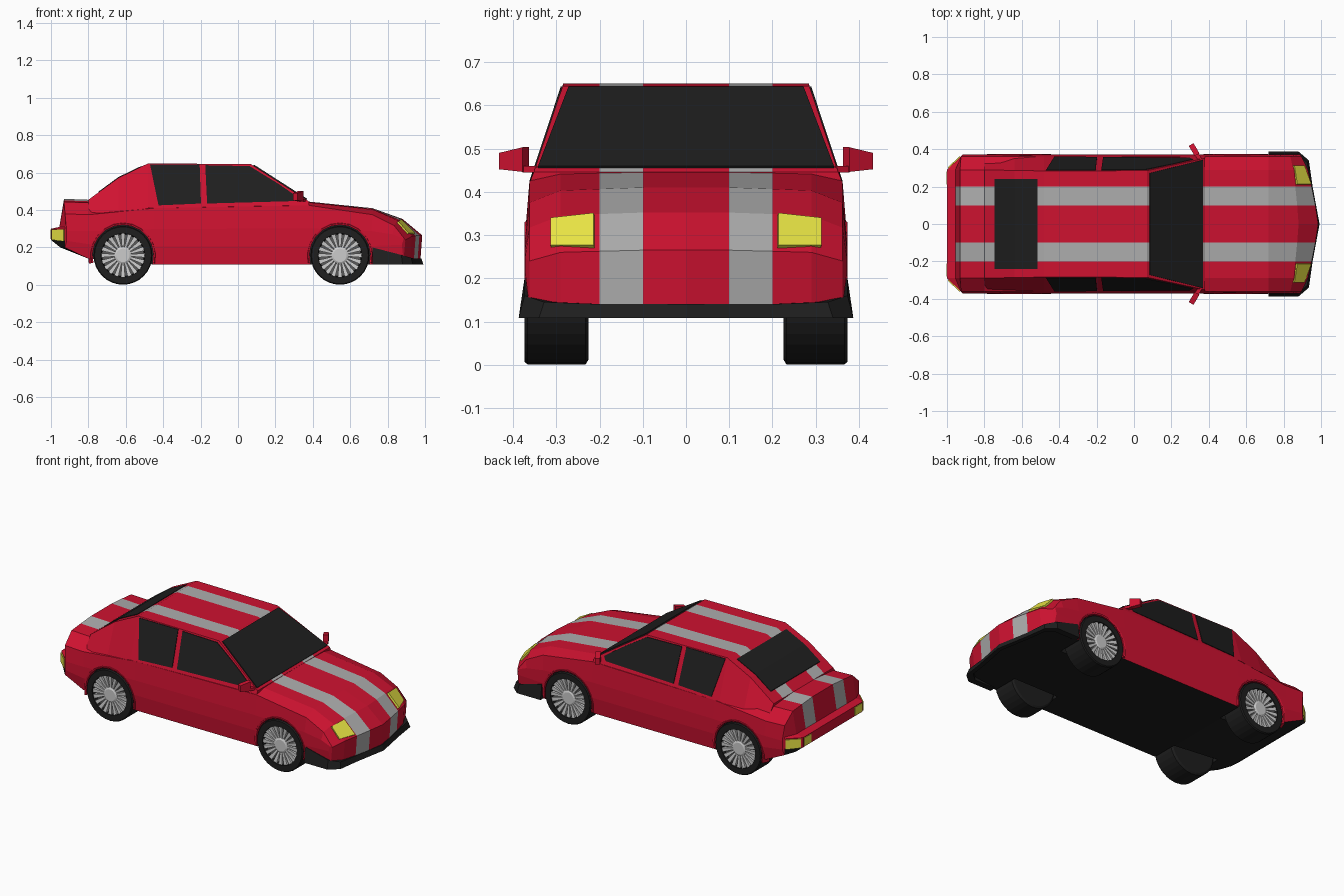
import bpy, bmesh
from math import sin, cos, pi, radians
from mathutils import Vector

if "Cube" in bpy.data.objects:
    bpy.data.objects.remove(bpy.data.objects["Cube"])


def material(name, rgb):
    m = bpy.data.materials.new(name)
    m.diffuse_color = (*rgb, 1)
    m.use_nodes = True
    m.node_tree.nodes["Principled BSDF"].inputs["Base Color"].default_value = m.diffuse_color
    return m


BLACK = material("black", (0.013, 0.013, 0.013))
RED = material("red", (0.62, 0.006, 0.03))
SILVER = material("silver", (0.42, 0.42, 0.42))
YELLOW = material("yellow", (0.83, 0.80, 0.06))
DARK = material("dark_grey", (0.10, 0.10, 0.10))
PAINT = [BLACK, RED, SILVER]


def loft(bm, rings, pick=lambda i, j: 0, cap=0):
    """Skin closed rings of equal size and cap both ends."""
    vs = [[bm.verts.new(p) for p in r] for r in rings]
    n = len(vs[0])
    for i in range(len(vs) - 1):
        for j in range(n):
            k = (j + 1) % n
            f = bm.faces.new((vs[i][j], vs[i][k], vs[i + 1][k], vs[i + 1][j]))
            f.material_index = pick(i, j)
    for r in (vs[0], vs[-1]):
        bm.faces.new(r).material_index = cap


def finish(name, bm, mats):
    bmesh.ops.recalc_face_normals(bm, faces=bm.faces)
    me = bpy.data.meshes.new(name)
    bm.to_mesh(me)
    bm.free()
    for m in mats:
        me.materials.append(m)
    ob = bpy.data.objects.new(name, me)
    bpy.context.collection.objects.link(ob)
    return ob


def solid(name, rings, mats, **kw):
    bm = bmesh.new()
    loft(bm, rings, **kw)
    return finish(name, bm, mats)


def panel(name, pts, mat, t=0.006):
    """Thin plate centred on a polygon."""
    pts = [Vector(p) for p in pts]
    nrm = (pts[2] - pts[0]).cross(pts[3] - pts[1]).normalized() * t
    return solid(name, [[p - nrm for p in pts], [p + nrm for p in pts]], [mat])


def lathe(name, profile, x, z, s, mat, n=32):
    """Turn (radius, y) points around a wheel axle."""
    rings = [[(x + r * cos(2 * pi * k / n), s * y, z + r * sin(2 * pi * k / n))
              for k in range(n)] for r, y in profile]
    return solid(name, rings, [mat] if mat else [])


# Lower body: side profile lofted across the width
PROFILE = [(-.955, .31), (-.93, .46), (-.80, .455), (-.45, .43), (.38, .445),
           (.72, .41), (.88, .352), (.985, .265), (.975, .13), (.72, .11),
           (-.46, .11), (-.80, .14), (-.95, .20), (-1, .24), (-1, .30)]
OUTER_DROP = [0, -.08, -.08, -.02, -.02, -.035, -.035, -.025] + [0] * 7


def section(y, nose, tail, drop, squeeze=1.0):
    ring = []
    for i, (x, z) in enumerate(PROFILE):
        x += nose * {6: 0.5, 7: 1, 8: 1}.get(i, 0)
        z += drop * OUTER_DROP[i]
        ring.append((max(x, tail) * (1 if squeeze == 1 else .99), y,
                     .25 + (z - .25) * squeeze))
    return ring


half = [(0, 0, -1, 0), (.1, -.015, -1, 0), (.2, -.035, -1, .1),
        (.29, -.055, -1, .2), (.362, -.09, -.925, 1), (.372, -.09, -.925, 1, .3)]
rings = [section(-h[0], *h[1:]) for h in reversed(half[1:])]
rings += [section(*h) for h in half]


def body_paint(i, j):
    if 8 <= j <= 12 and 1 <= i <= 8:
        return 0
    return 2 if i in (3, 6) and j <= 7 else 1


body = solid("lower_body", rings, PAINT, pick=body_paint, cap=1)

# Wheel wells cut from the body
WHEELS = [(-.615, "rear"), (.545, "front")]
WZ = .158
for x, end in WHEELS:
    for s in (-1, 1):
        cutter = lathe("well_cutter", [(.165, .2), (.165, .5)], x, WZ, s, None)
        mod = body.modifiers.new("well", 'BOOLEAN')
        mod.operation, mod.solver, mod.object = 'DIFFERENCE', 'EXACT', cutter
        bpy.context.view_layer.objects.active = body
        bpy.ops.object.modifier_apply(modifier=mod.name)
        bpy.data.objects.remove(cutter)

# Cabin: x, roof z, roof half width, base z, base half width
rings = []
for x, zt, yt, zb, yb in [(-.80, .455, .29, .37, .352), (-.64, .572, .286, .38, .358),
                          (-.48, .65, .284, .41, .362), (.07, .645, .285, .41, .362),
                          (.38, .446, .352, .42, .362)]:
    rings.append([(x, -yb, zb), (x, -yt, zt), (x, -.2, zt), (x, -.1, zt),
                  (x, .1, zt), (x, .2, zt), (x, yt, zt), (x, yb, zb)])
solid("cabin", rings, PAINT, pick=lambda i, j: 2 if j in (2, 4) else 1, cap=1)

# Windscreen and rear window
panel("windscreen", [(.082, -.272, .638), (.082, .272, .638),
                     (.367, .342, .455), (.367, -.342, .455)], BLACK)
solid("rear_window", [[(x, -.24, z - .006), (x, .24, z - .006), (x, .24, z + .004),
                       (x, -.24, z + .004)]
                      for x, z in [(-.745, .495), (-.64, .572), (-.515, .6325)]], [BLACK])

# Side windows lie on the leaning cabin side
WINDOWS = {"rear_side_window": [(-.47, .643), (-.205, .643), (-.198, .435), (-.425, .425)],
           "front_side_window": [(-.175, .64), (.062, .635), (.22, .538), (.315, .472),
                                 (.30, .448), (-.165, .435)]}
for s, side in ((-1, "right"), (1, "left")):
    for name, pts in WINDOWS.items():
        rings = [[(x, s * (.362 - .332 * (z - .41) + d), z) for x, z in pts]
                 for d in (-.008, .005)]
        solid(f"{side}_{name}", rings, [BLACK])

    # Wing mirror: stalk and slanted head
    solid(f"{side}_mirror_stalk",
          [[(x, s * y, .445), (x - .025, s * y, .445), (x - .025, s * y, .46), (x, s * y, .46)]
           for x, y in ((.365, .345), (.345, .378))], [RED])
    solid(f"{side}_mirror_head",
          [[(x, s * y, zb), (x - .025, s * (y - .015), zb), (x - .025, s * (y - .015), zt),
            (x, s * y, zt)]
           for x, y, zb, zt in ((.35, .378, .446, .503), (.318, .432, .452, .490))], [RED])

    # Headlight and wrap-round tail lights
    panel(f"{side}_headlight", [(.868, s * .212, .346), (.943, s * .212, .272),
                                (.906, s * .312, .272), (.852, s * .312, .335)], YELLOW, .008)
    panel(f"{side}_tail_light", [(-1, s * .21, .245), (-1, s * .28, .245),
                                 (-1, s * .28, .295), (-1, s * .21, .295)], YELLOW, .003)
    panel(f"{side}_corner_light", [(-.992, s * .298, .24), (-.928, s * .358, .235),
                                   (-.928, s * .358, .295), (-.992, s * .298, .295)], YELLOW)

# Front bumper lip flaring outwards at the bottom
path = [(.72, .387, .20), (.88, .387, .16), (.935, .34, .145), (.955, .2, .14), (.992, 0, .14)]
path = [(x, -y, z) for x, y, z in path] + path[-2::-1]
rings = []
for x, y, z in path:
    d = x - .72
    rings.append([(x, y, .108), (.72 + d * .96, y * .965, z),
                  (.72 + d * .9, y * .9, z), (.72 + d * .9, y * .9, .108)])
solid("front_bumper", rings, [BLACK])

# Wheels with arch lips
for x, end in WHEELS:
    for s, side in ((-1, "right"), (1, "left")):
        tag = f"{end}_{side}"
        lathe(f"{tag}_tyre", [(.10, .225), (.145, .225), (.157, .232), (.157, .366),
                              (.152, .373), (.117, .373), (.112, .345)], x, WZ, s, BLACK)
        lathe(f"{tag}_rim", [(.116, .335), (.116, .348)], x, WZ, s, DARK)
        lathe(f"{tag}_hub", [(.048, .34), (.046, .362), (.036, .367)], x, WZ, s, None, 20)
        bm = bmesh.new()
        for k in range(20):
            a = 2 * pi * k / 20
            loft(bm, [[(x + r * cos(a) - w * sin(a), s * y, WZ + r * sin(a) + w * cos(a))
                       for w, y in ((-h, .34), (h, .34), (h, top), (-h, top))]
                      for r, h, top in ((.035, .005, .36), (.116, .0115, .368))])
        finish(f"{tag}_spokes", bm, [])

        rings = []
        for k in range(13):
            a = radians(-14 + 208 * k / 12)
            rings.append([(x + r * cos(a), s * y, WZ + r * sin(a))
                          for r, y in ((.163, .33), (.163, .371), (.172, .374), (.188, .33))])
        solid(f"{tag}_arch_lip", rings, [RED])
